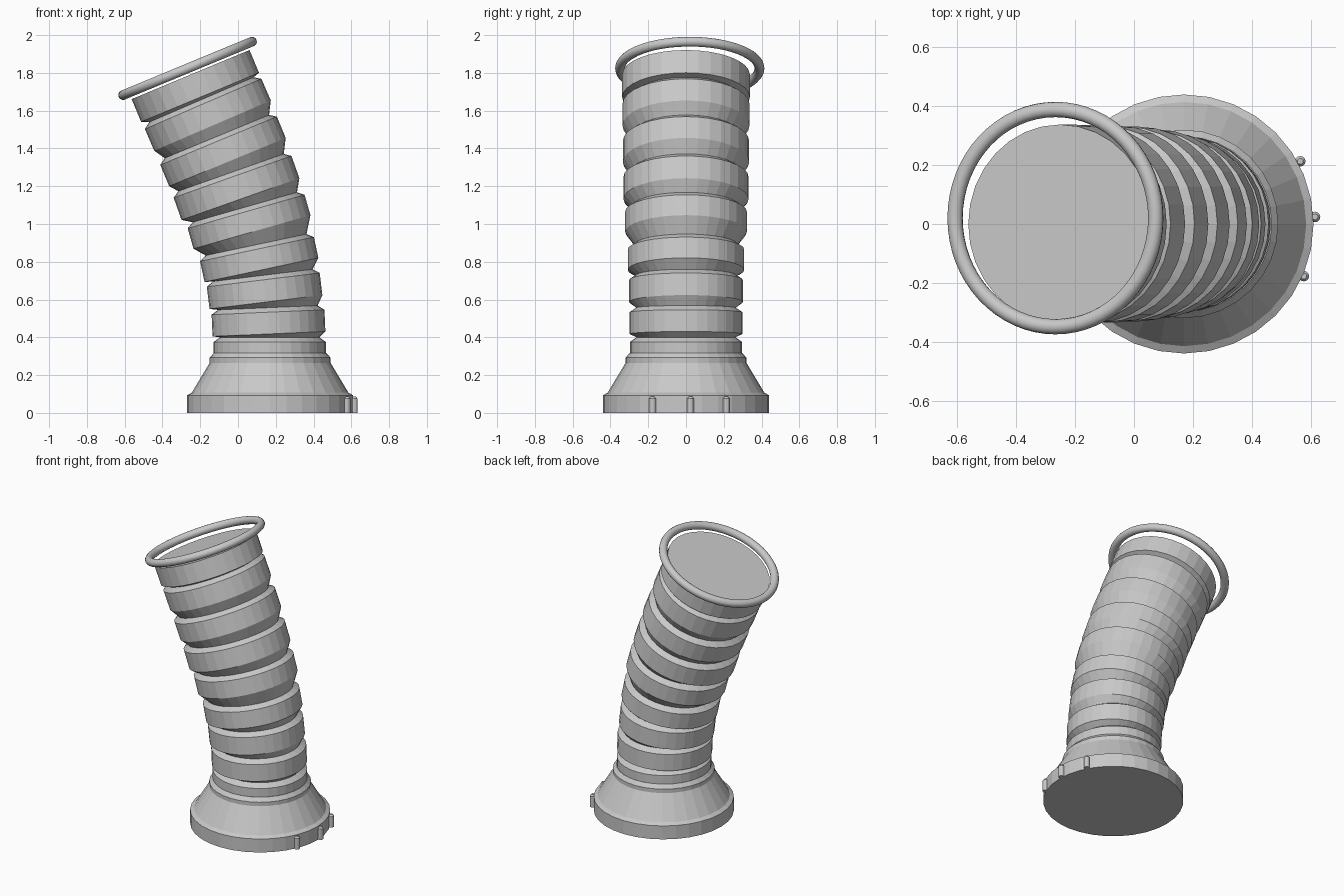
import bpy, bmesh, math
from mathutils import Matrix, Vector

SIDES = 32
cube = bpy.data.objects.get("Cube")
if cube:
    bpy.data.objects.remove(cube, do_unlink=True)

grey = bpy.data.materials.new("plain grey")
grey.use_nodes = True
grey.diffuse_color = (0.58, 0.58, 0.58, 1)
grey.node_tree.nodes["Principled BSDF"].inputs["Base Color"].default_value = grey.diffuse_color


def frame(x, z, tilt, y=0):
    """Placement leaning toward -x by tilt degrees."""
    return Matrix.Translation((x, y, z)) @ Matrix.Rotation(-math.radians(tilt), 4, 'Y')


def loft(name, circles, sides=SIDES):
    """Skin a list of (matrix, height, radius) circles and cap both ends."""
    bm = bmesh.new()
    loops = []
    for mat, height, radius in circles:
        loops.append([bm.verts.new(mat @ Vector((
            radius * math.cos(math.tau * i / sides),
            radius * math.sin(math.tau * i / sides), height))) for i in range(sides)])
    for low, high in zip(loops, loops[1:]):
        for i in range(sides):
            j = (i + 1) % sides
            bm.faces.new((low[i], low[j], high[j], high[i]))
    bm.faces.new(loops[0][::-1])
    bm.faces.new(loops[-1])
    mesh = bpy.data.meshes.new(name)
    bm.to_mesh(mesh)
    bm.free()
    mesh.materials.append(grey)
    obj = bpy.data.objects.new(name, mesh)
    bpy.context.collection.objects.link(obj)
    return obj


# Flared foot with a short neck
foot = frame(0.17, 0, 0)
loft("base", [(foot, z, r) for z, r in (
    (0, 0.44), (0.093, 0.44), (0.107, 0.415), (0.265, 0.32), (0.292, 0.32), (0.317, 0.298))])

# Bent bellows: x, z, tilt, radius and height of each rib
ribs = (
    (0.168, 0.31, 0, 0.297, 0.066),
    (0.164, 0.418, 2.5, 0.299, 0.115),
    (0.148, 0.587, 7, 0.301, 0.118),
    (0.124, 0.757, 12, 0.308, 0.112),
    (0.074, 0.958, 16, 0.322, 0.112),
    (0.013, 1.132, 19.5, 0.331, 0.125),
    (-0.056, 1.328, 22.5, 0.334, 0.122),
    (-0.135, 1.521, 23.3, 0.336, 0.125),
    (-0.201, 1.671, 22.6, 0.338, 0.13),
)
circles = []
for x, z, tilt, radius, height in ribs:
    place = frame(x, z, tilt)
    circles += [(place, 0, radius), (place, height, radius),
                (place, height + 0.024, radius - 0.035)]
circles.pop()  # the last rib ends in a flat cap
loft("bellows", circles)

# Loose hoop around the mouth
bpy.ops.mesh.primitive_torus_add(major_radius=0.369, minor_radius=0.026,
                                 major_segments=64, minor_segments=14)
hoop = bpy.context.object
hoop.name = "mouth_hoop"
hoop.matrix_world = frame(-0.267, 1.824, 22.5, 0.02)
hoop.data.materials.append(grey)
bpy.ops.object.shade_smooth()

# Small round-topped pins on the foot
for i, (x, y) in enumerate(((0.565, 0.213), (0.615, 0.024), (0.577, -0.177))):
    spot = frame(x, 0, 0, y)
    loft(f"base_pin_{i + 1}", [(spot, 0, 0.018), (spot, 0.075, 0.018),
                               (spot, 0.086, 0.01)], 12)
